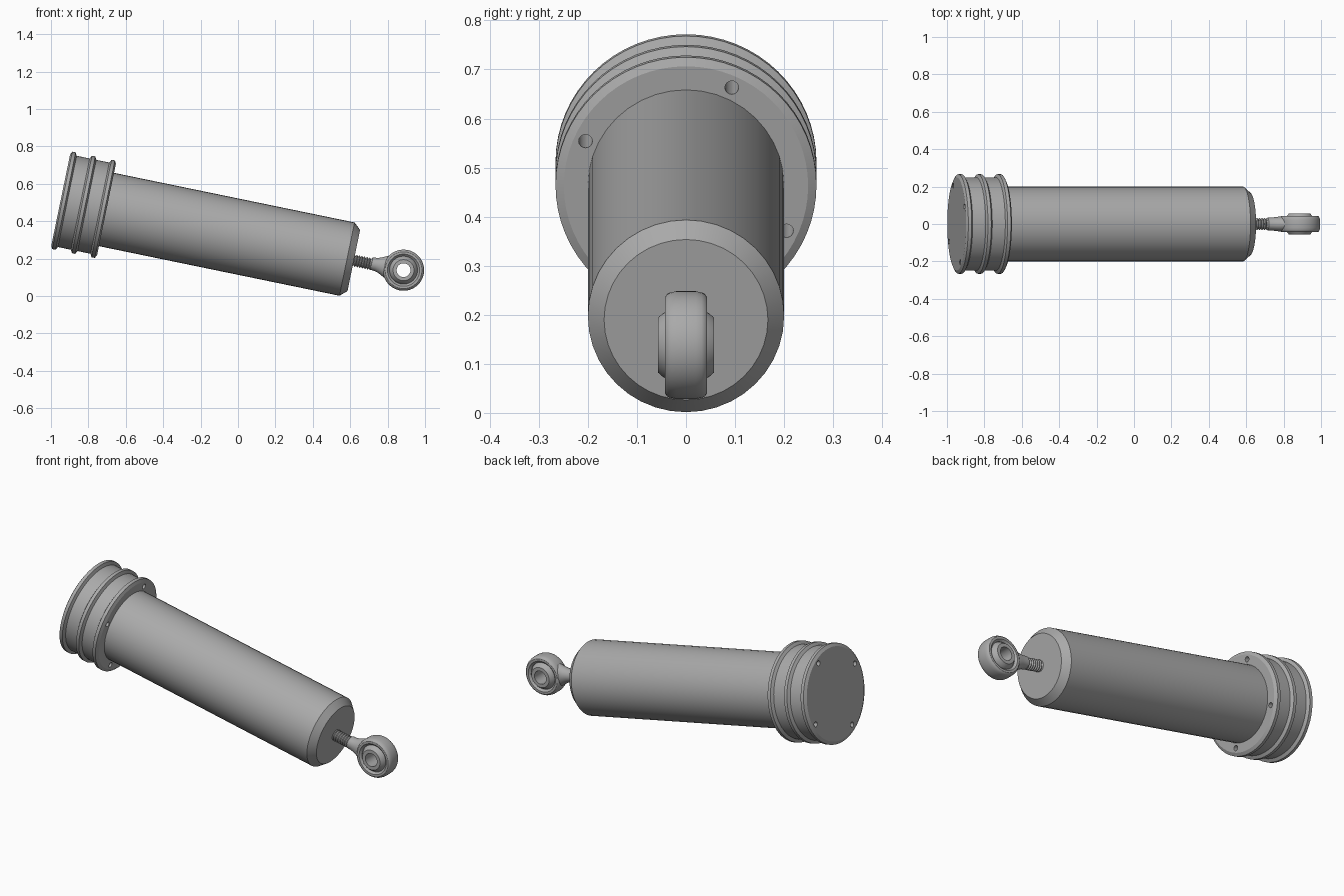
import bpy, bmesh, math
from mathutils import Matrix, Vector

if "Cube" in bpy.data.objects:
    bpy.data.objects.remove(bpy.data.objects["Cube"])

# Everything is modelled along local X, then tilted nose-down
TILT = Matrix.Translation((-0.948, 0, 0.513)) @ Matrix.Rotation(math.radians(11.65), 4, 'Y')
EYE = Vector((1.871, 0, 0.003))

steel = bpy.data.materials.new("grey steel")
steel.use_nodes = True
GREY = (0.4, 0.4, 0.4, 1)
steel.diffuse_color = GREY
steel.node_tree.nodes["Principled BSDF"].inputs["Base Color"].default_value = GREY


def loft(name, sections, sides, axis='X', centre=(0, 0, 0), closed=False):
    """Skin elliptical sections (position, y radius, z radius) along an axis."""
    bm = bmesh.new()
    turn = Matrix.Rotation(math.pi / 2, 4, 'Z') if axis == 'Y' else Matrix()
    place = TILT @ Matrix.Translation(centre) @ turn
    rings = []
    for t, ry, rz in sections:
        angles = [2 * math.pi * i / sides for i in range(sides)]
        rings.append([bm.verts.new(place @ Vector((t, ry * math.cos(a), rz * math.sin(a))))
                      for a in angles])
    pairs = list(zip(rings, rings[1:]))
    if closed:
        pairs.append((rings[-1], rings[0]))
    else:
        bm.faces.new(rings[0])
        bm.faces.new(rings[-1])
    for a, b in pairs:
        for i in range(sides):
            j = (i + 1) % sides
            bm.faces.new((a[i], a[j], b[j], b[i]))
    bmesh.ops.recalc_face_normals(bm, faces=bm.faces)
    mesh = bpy.data.meshes.new(name)
    bm.to_mesh(mesh)
    bm.free()
    mesh.materials.append(steel)
    obj = bpy.data.objects.new(name, mesh)
    bpy.context.collection.objects.link(obj)
    return obj


def revolve(name, profile, sides, **kw):
    return loft(name, [(t, r, r) for t, r in profile], sides, **kw)


def smooth(obj, angle=30):
    bpy.ops.object.select_all(action='DESELECT')
    obj.select_set(True)
    bpy.context.view_layer.objects.active = obj
    bpy.ops.object.shade_smooth_by_angle(angle=math.radians(angle))


# Rear cap: a drum with three chamfered ribs
CORE, RIB, WIDTH, BEVEL = 0.249, 0.266, 0.036, 0.009
profile = []
for start in (0, 0.107, 0.214):
    profile += [(start, CORE), (start + BEVEL, RIB),
                (start + WIDTH - BEVEL, RIB), (start + WIDTH, CORE)]
cap = revolve("rear_cap", profile, 64)

# Four bolt holes through the cap
for k in range(4):
    a = math.radians(65.5 + 90 * k)
    cutter = revolve("bolt_hole_cutter", [(-0.05, 0.014), (0.3, 0.014)], 16,
                     centre=(0, 0.225 * math.cos(a), 0.225 * math.sin(a)))
    cutter.hide_render = True
    mod = cap.modifiers.new("bolt_hole", 'BOOLEAN')
    mod.object = cutter
    mod.solver = 'EXACT'
    bpy.context.view_layer.objects.active = cap
    bpy.ops.object.modifier_apply(modifier=mod.name)
    bpy.data.objects.remove(cutter)
smooth(cap, 25)

# Main cylinder with chamfered front edge
smooth(revolve("cylinder_body", [(0.2, 0.2), (1.563, 0.2), (1.6, 0.167)], 40))

# Threaded rod
PITCH = 0.014
thread = [(1.58, 0.025)]
for k in range(9):
    t = 1.59 + k * PITCH
    thread += [(t, 0.025), (t + PITCH * 0.4, 0.032), (t + PITCH * 0.6, 0.032)]
smooth(revolve("threaded_rod", thread, 24))

# Flared neck between the rod and the eye
neck = [(-0.178, 0.030, 0.030), (-0.174, 0.034, 0.034), (-0.15, 0.035, 0.036),
        (-0.13, 0.037, 0.042), (-0.115, 0.039, 0.049), (-0.102, 0.040, 0.056),
        (-0.09, 0.040, 0.061)]
smooth(loft("eye_neck", neck, 32, centre=EYE), 40)

# Eye housing: rounded ring with a recessed bore
half = [(0.020, 0.110), (0.032, 0.1075), (0.039, 0.104), (0.043, 0.098),
        (0.043, 0.086), (0.032, 0.075)]
ring = half + [(-y, r) for y, r in reversed(half)]
smooth(revolve("eye_housing", ring, 48, axis='Y', centre=EYE, closed=True))

# Spherical bearing with a through hole
BALL, FACE, BORE = 0.080, 0.057, 0.037
ball = []
for k in range(13):
    y = FACE * (k / 6 - 1)
    ball.append((y, math.sqrt(BALL ** 2 - y ** 2)))
ball += [(FACE, BORE), (-FACE, BORE)]
smooth(revolve("bearing_ball", ball, 48, axis='Y', centre=EYE, closed=True))
